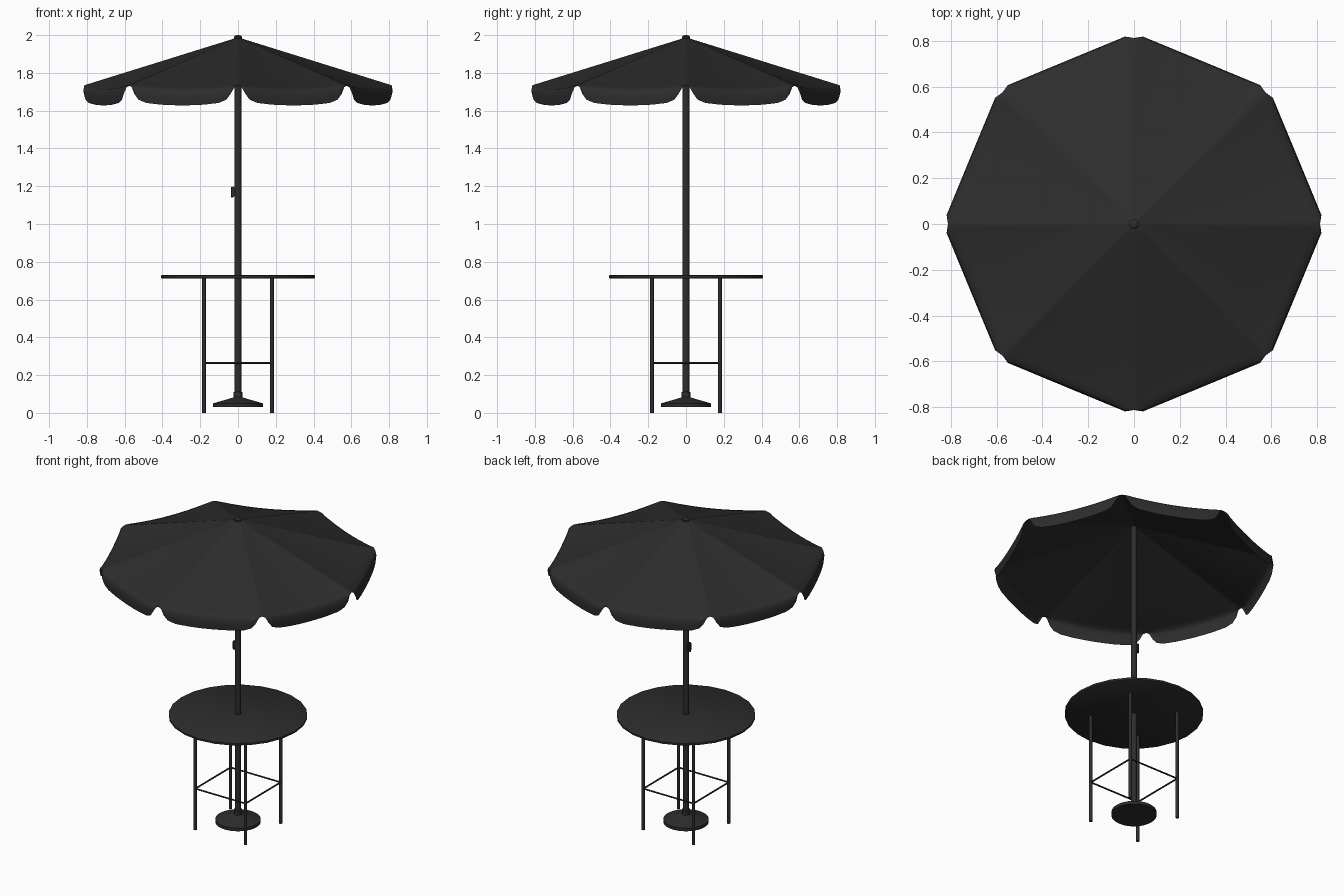
import bpy, bmesh, math
from mathutils import Vector

if "Cube" in bpy.data.objects:
    bpy.data.objects.remove(bpy.data.objects["Cube"])

mat = bpy.data.materials.new("charcoal")
mat.diffuse_color = (0.026, 0.026, 0.026, 1)
mat.use_nodes = True
mat.node_tree.nodes["Principled BSDF"].inputs["Base Color"].default_value = mat.diffuse_color


def finish(name, bm, angle=35):
    me = bpy.data.meshes.new(name)
    bmesh.ops.recalc_face_normals(bm, faces=bm.faces)
    bm.to_mesh(me)
    bm.free()
    me.materials.append(mat)
    ob = bpy.data.objects.new(name, me)
    bpy.context.collection.objects.link(ob)
    bpy.ops.object.select_all(action='DESELECT')
    ob.select_set(True)
    bpy.context.view_layer.objects.active = ob
    bpy.ops.object.shade_smooth_by_angle(angle=math.radians(angle))
    return ob


def lathe(name, profile, n, at=(0, 0)):
    """Closed solid of revolution from (radius, z) pairs."""
    bm = bmesh.new()
    rings = [[bm.verts.new((at[0] + r * math.cos(2 * math.pi * i / n),
                            at[1] + r * math.sin(2 * math.pi * i / n), z))
              for i in range(n)] for r, z in profile]
    for a, b in zip(rings, rings[1:]):
        for i in range(n):
            j = (i + 1) % n
            bm.faces.new((a[i], a[j], b[j], b[i]))
    bm.faces.new(rings[0][::-1])
    bm.faces.new(rings[-1])
    return finish(name, bm)


def bar(name, a, b, r, n=8):
    a, b = Vector(a), Vector(b)
    bm = bmesh.new()
    bmesh.ops.create_cone(bm, cap_ends=True, segments=n, radius1=r, radius2=r,
                          depth=(b - a).length)
    bm.transform((b - a).to_track_quat('Z', 'Y').to_matrix().to_4x4())
    bmesh.ops.translate(bm, verts=bm.verts, vec=(a + b) / 2)
    return finish(name, bm)


# Canopy: eight sagging panels with a scalloped valance, notched at each rib
R, RIM, APEX = 0.812, 1.735, 1.988
half = [(0, 1.735), (.03, 1.724), (.06, 1.69), (.10, 1.658), (.17, 1.641),
        (.30, 1.632), (.40, 1.629), (.5, 1.628)]
scallop = half + [(1 - u, z) for u, z in half[-2:0:-1]]
bm = bmesh.new()
cols = []
for k in range(8):
    p = Vector((math.cos(k * math.pi / 4), math.sin(k * math.pi / 4), 0)) * R
    q = Vector((math.cos((k + 1) * math.pi / 4), math.sin((k + 1) * math.pi / 4), 0)) * R
    out = (p + q).normalized()
    for u, zb in scallop:
        e = p.lerp(q, u)
        sag = 0.022 * 4 * u * (1 - u)
        col = []
        for f in (0.02, 0.25, 0.5, 0.75, 0.97):
            col.append(e * f + Vector((0, 0, APEX + (RIM - APEX) * f - sag * f * f)))
        zr = RIM - sag
        flare = min(1, min(u, 1 - u) / 0.06)
        dirn = out.lerp(e.normalized(), 0.5).normalized()
        for t, o in ((0.0, 0.008), (0.15, 0.017), (0.55, 0.021), (1.0, 0.019)):
            z = zr + (min(zb, zr - 0.003) - zr) * t
            col.append(e + dirn * o * flare + Vector((0, 0, z)))
        cols.append([bm.verts.new(c) for c in col])
for a, b in zip(cols, cols[1:] + cols[:1]):
    for i in range(len(a) - 1):
        bm.faces.new((a[i], a[i + 1], b[i + 1], b[i]))
finish("canopy", bm, 60)

# Pole, finial and weighted base
lathe("pole", [(.018, .09), (.018, 1.985)], 16)
lathe("finial", [(.012, 1.975), (.021, 1.984), (.021, 1.992), (.014, 1.998), (.004, 2.0)], 16)
lathe("base", [(.133, .03), (.133, .05), (.03, .08), (.024, .083), (.024, .11), (.017, .113)], 32)

# Crank housing and handle on the left side of the pole
bm = bmesh.new()
bmesh.ops.create_cube(bm, size=1)
bmesh.ops.scale(bm, verts=bm.verts, vec=(.016, .03, .055))
bmesh.ops.translate(bm, verts=bm.verts, vec=(-.023, 0, 1.17))
bmesh.ops.bevel(bm, geom=bm.edges[:], offset=.005, segments=2, affect='EDGES')
finish("crank_housing", bm)
bar("crank_handle", (-.031, 0, 1.14), (-.031, 0, 1.195), .005)

# Table top, legs and square stretcher
lathe("table_top", [(.402, .711), (.408, .715), (.408, .727), (.402, .731)], 24)
s = 0.18
corners = [(-s, -s), (s, -s), (s, s), (-s, s)]
for i, c in enumerate(corners):
    d = corners[(i + 1) % 4]
    bar(f"table_leg_{i + 1}", (*c, 0), (*c, .715), .010, 12)
    bar(f"stretcher_{i + 1}", (*c, .265), (*d, .265), .005)
